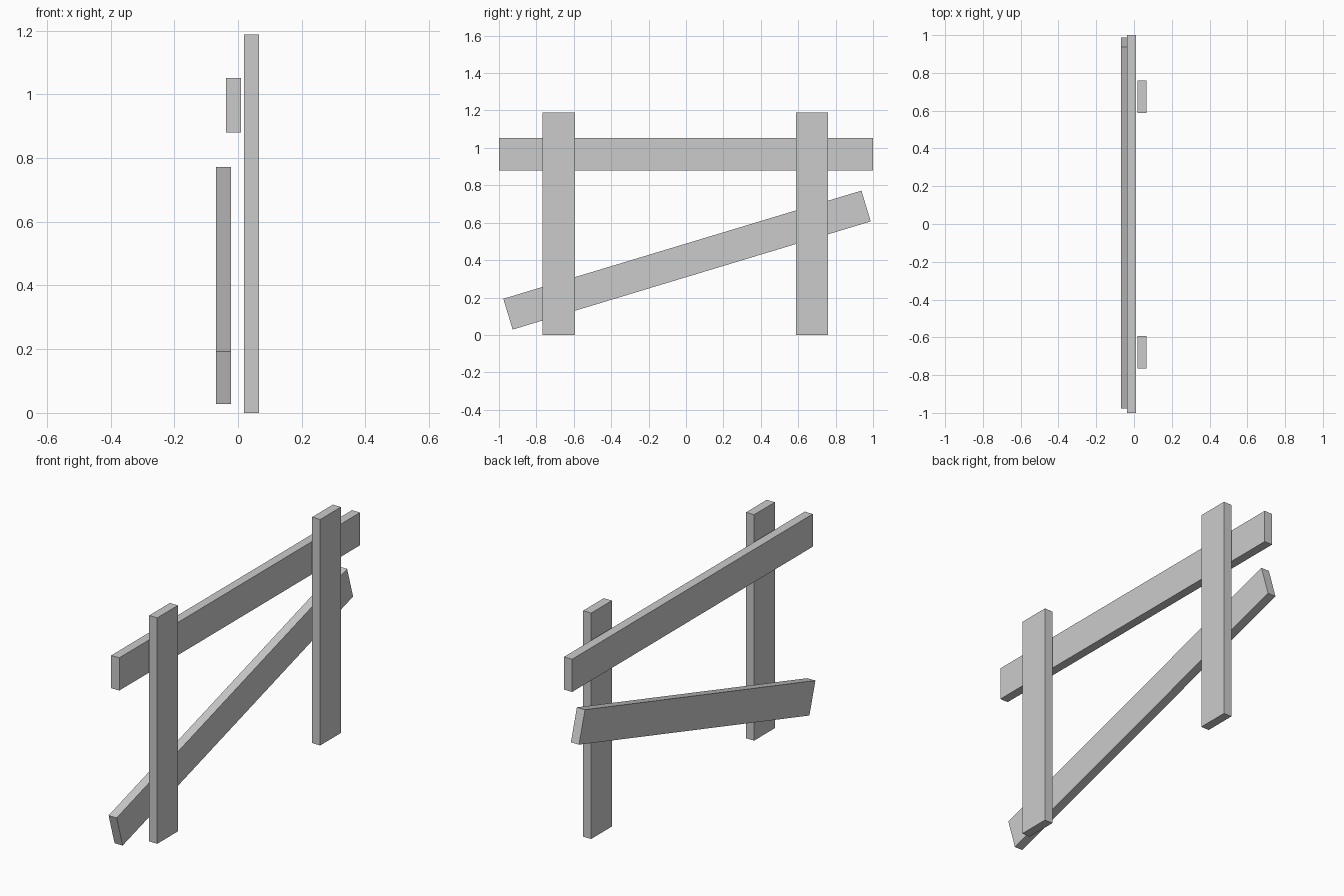
import bpy
import math

if "Cube" in bpy.data.objects:
    bpy.data.objects.remove(bpy.data.objects["Cube"], do_unlink=True)

WIDTH, THICK = 0.172, 0.047
POST_HEIGHT, RAIL_LENGTH = 1.188, 2.0

# Single plain grey for the whole fence
grey = bpy.data.materials.new("light grey")
grey.use_nodes = True
colour = (0.6, 0.6, 0.6, 1.0)
grey.diffuse_color = colour
grey.node_tree.nodes["Principled BSDF"].inputs["Base Color"].default_value = colour


def plank(name, centre, length, tilt):
    """A plank lying along y, tilted upward about x by an angle in degrees."""
    bpy.ops.mesh.primitive_cube_add(size=1, location=centre)
    board = bpy.context.object
    board.name = name
    board.scale = (THICK, length, WIDTH)
    board.rotation_euler.x = math.radians(tilt)
    bpy.ops.object.transform_apply(location=False, rotation=True, scale=True)
    board.data.materials.append(grey)
    return board


# Upright posts
for name, y in (("front_post", -0.68), ("back_post", 0.674)):
    plank(name, (0.043, y, POST_HEIGHT / 2), POST_HEIGHT, 90)

# Level top rail and sloping brace behind the posts
plank("top_rail", (-0.014, 0, 0.966), RAIL_LENGTH, 0)
plank("diagonal_brace", (-0.0455, 0.0055, 0.4), RAIL_LENGTH, 16.8)
